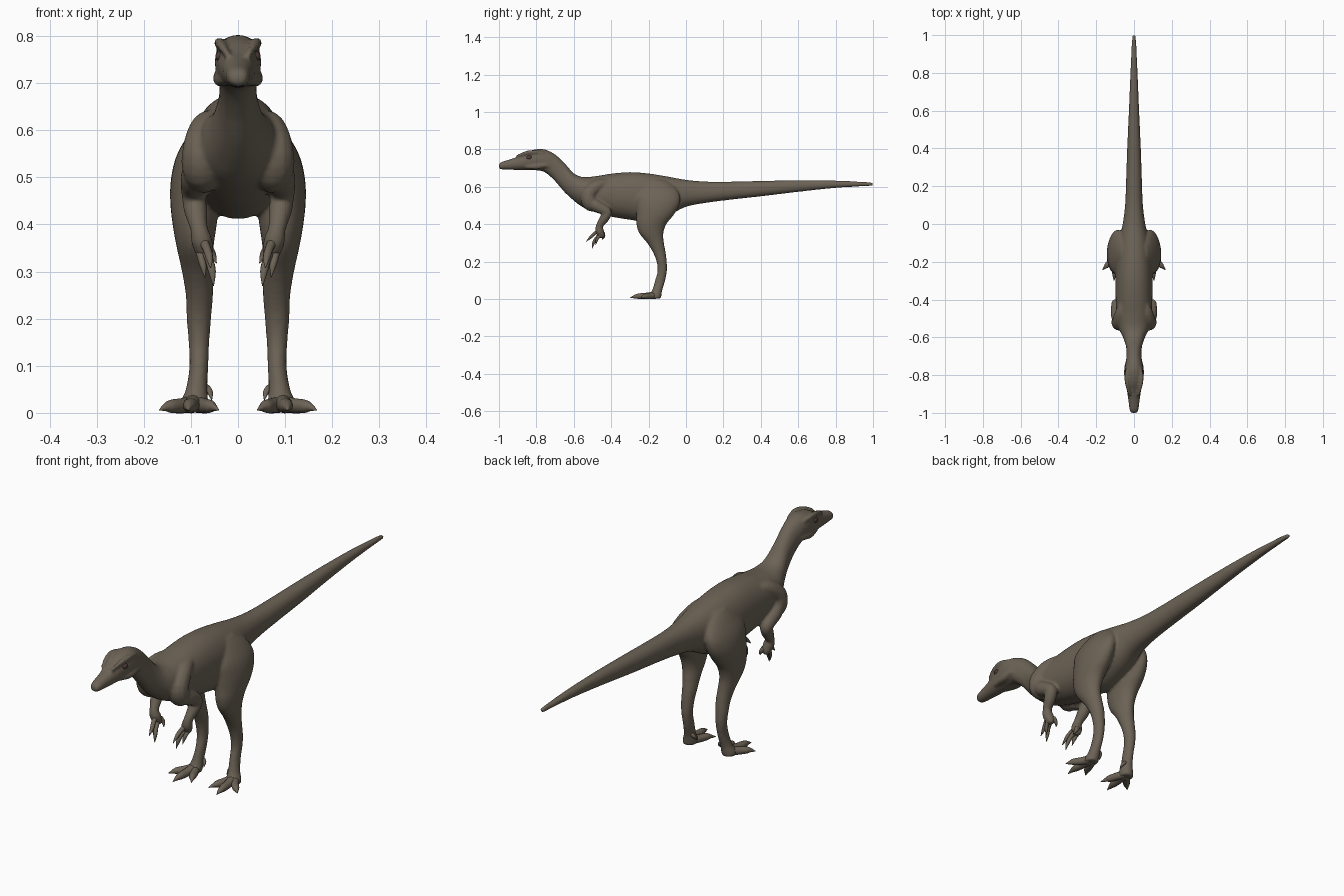
import bpy, bmesh, math
from mathutils import Vector


def material(name, rgb):
    m = bpy.data.materials.new(name)
    m.diffuse_color = (*rgb, 1)
    return m


HIDE = material("brown grey hide", (0.150, 0.124, 0.092))
EYE = material("dark red brown", (0.085, 0.048, 0.042))


def smooth_rows(rows, steps=4):
    """Catmull-Rom interpolation of rows of numbers."""
    out = []
    for i in range(len(rows) - 1):
        a, b, c, d = (rows[max(i - 1, 0)], rows[i], rows[i + 1],
                      rows[min(i + 2, len(rows) - 1)])
        for k in range(steps):
            t = k / steps
            out.append([0.5 * (2 * q + (r - p) * t + (2 * p - 5 * q + 4 * r - s) * t * t
                               + (3 * q - p - 3 * r + s) * t ** 3)
                        for p, q, r, s in zip(a, b, c, d)])
    out.append(list(rows[-1]))
    return out


def loft(bm, rings, n=24, power=2.0):
    """Closed skin over rings given as (centre, half axis u, half axis v)."""
    def point(c, u, v, a):
        ca, sa = math.cos(a), math.sin(a)
        return (c + u * math.copysign(abs(ca) ** (2 / power), ca)
                + v * math.copysign(abs(sa) ** (2 / power), sa))
    loops = [[bm.verts.new(point(c, u, v, 2 * math.pi * i / n)) for i in range(n)]
             for c, u, v in rings]
    for a, b in zip(loops, loops[1:]):
        for i in range(n):
            j = (i + 1) % n
            bm.faces.new((a[i], a[j], b[j], b[i]))
    bm.faces.new(loops[0])
    bm.faces.new(loops[-1])


def tube(bm, rows, side=1, n=12, flat=1.0, steps=4):
    """Limb along (x, y, z, radius) rows; flat scales its sideways width."""
    rows = smooth_rows(rows, steps)
    pts = [Vector((r[0] * side, r[1], r[2])) for r in rows]
    rings = []
    for i, p in enumerate(pts):
        t = (pts[min(i + 1, len(pts) - 1)] - pts[max(i - 1, 0)]).normalized()
        u = (Vector((1, 0, 0)) - t * t.x).normalized()
        r = max(rows[i][3], 0.0008)
        rings.append((p, u * r * flat, t.cross(u) * r))
    loft(bm, rings, n)


def finish(bm, name, mat):
    bmesh.ops.recalc_face_normals(bm, faces=bm.faces)
    for f in bm.faces:
        f.smooth = True
    me = bpy.data.meshes.new(name)
    bm.to_mesh(me)
    bm.free()
    me.materials.append(mat)
    ob = bpy.data.objects.new(name, me)
    bpy.context.collection.objects.link(ob)
    return ob


# Head, neck, trunk and tail: y, top z, bottom z, half width
bm = bmesh.new()
trunk = [
    (-1.0, .720, .698, .014), (-.985, .733, .693, .023), (-.94, .747, .691, .029),
    (-.89, .765, .690, .036), (-.84, .791, .689, .044), (-.79, .802, .687, .049),
    (-.75, .798, .675, .046), (-.70, .773, .630, .040), (-.65, .727, .572, .042),
    (-.60, .672, .526, .058), (-.55, .652, .490, .082), (-.48, .657, .462, .094),
    (-.40, .670, .440, .097), (-.30, .678, .424, .098), (-.20, .671, .412, .096),
    (-.10, .655, .445, .082), (0, .637, .493, .060), (.10, .628, .513, .047),
    (.22, .627, .529, .042), (.40, .631, .549, .036), (.60, .635, .573, .027),
    (.80, .633, .594, .019), (.95, .626, .603, .012), (1.0, .622, .605, .009)]
loft(bm, [(Vector((0, y, (t + b) / 2)), Vector((w, 0, 0)), Vector((0, 0, (t - b) / 2)))
          for y, t, b, w in smooth_rows(trunk)], 36, 2.15)

# Legs: z, centre x, centre y, half width, half depth
leg = [
    (.635, .052, -.16, .018, .045), (.60, .063, -.15, .036, .09), (.55, .082, -.15, .047, .118),
    (.50, .089, -.152, .053, .115), (.45, .092, -.165, .052, .10), (.40, .092, -.185, .047, .080),
    (.35, .091, -.185, .039, .064), (.30, .086, -.163, .033, .045), (.25, .082, -.143, .029, .034),
    (.20, .083, -.130, .026, .027), (.15, .083, -.127, .022, .025), (.10, .083, -.138, .020, .027),
    (.05, .088, -.153, .023, .027), (.022, .093, -.163, .030, .032), (.003, .095, -.165, .028, .032)]
for s in (1, -1):
    loft(bm, [(Vector((x * s, y, z)), Vector((rx, 0, 0)), Vector((0, ry, 0)))
              for z, x, y, rx, ry in smooth_rows(leg)])
    # Shoulder blade and chest muscle
    tube(bm, [(.052, -.40, .625, .018), (.066, -.47, .605, .035), (.076, -.52, .56, .042),
              (.075, -.51, .51, .042), (.066, -.47, .485, .02)], s)
    # Upper arm, forearm and palm
    tube(bm, [(.078, -.525, .545, .022), (.088, -.49, .505, .033), (.093, -.445, .480, .029),
              (.094, -.422, .462, .026), (.090, -.437, .43, .025), (.083, -.462, .392, .019),
              (.077, -.462, .365, .023), (.071, -.450, .338, .018), (.068, -.445, .328, .010)], s)
    # Brow ridge and jaw muscle
    tube(bm, [(.022, -.91, .760, .006), (.035, -.86, .780, .010), (.040, -.81, .786, .011),
              (.036, -.76, .778, .007)], s)
    tube(bm, [(.030, -.86, .706, .008), (.037, -.80, .708, .016), (.036, -.75, .715, .014),
              (.030, -.71, .70, .008)], s)
body = finish(bm, "body", HIDE)
mod = body.modifiers.new("fuse", 'REMESH')
mod.mode = 'VOXEL'
mod.voxel_size = 0.006
mod.use_smooth_shade = True
mod = body.modifiers.new("soften", 'SMOOTH')
mod.factor = 0.5
mod.iterations = 4

# Toes with claws, joined at the foot
toes = [
    [(.10, -.165, .018, .018), (.122, -.195, .015, .016), (.142, -.218, .014, .014),
     (.153, -.229, .012, .009), (.167, -.243, .006, .001)],
    [(.094, -.17, .020, .020), (.099, -.215, .016, .017), (.102, -.25, .015, .015),
     (.104, -.272, .013, .010), (.106, -.300, .006, .001)],
    [(.088, -.165, .018, .018), (.072, -.20, .015, .016), (.060, -.23, .014, .014),
     (.053, -.243, .012, .009), (.041, -.264, .006, .001)],
    [(.080, -.145, .060, .008), (.066, -.142, .052, .008), (.059, -.148, .042, .006),
     (.056, -.158, .028, .001)]]
for s, label in ((1, "left"), (-1, "right")):
    bm = bmesh.new()
    for t in toes:
        tube(bm, t, s)
    finish(bm, label + "_toes", HIDE)

# Fingers with claws
fingers = [
    [(.074, -.465, .365, .011), (.066, -.492, .348, .009), (.061, -.510, .330, .008),
     (.058, -.533, .308, .001)],
    [(.070, -.455, .348, .012), (.061, -.480, .325, .009), (.055, -.494, .300, .008),
     (.052, -.503, .270, .001)],
    [(.080, -.455, .345, .011), (.078, -.470, .328, .008), (.074, -.478, .312, .007),
     (.070, -.484, .288, .001)],
    [(.066, -.445, .352, .012), (.054, -.440, .335, .008), (.046, -.448, .318, .001)]]
for s, label in ((1, "left"), (-1, "right")):
    bm = bmesh.new()
    for f in fingers:
        tube(bm, f, s, 10)
    finish(bm, label + "_fingers", HIDE)

# Eyes
for s, label in ((1, "left"), (-1, "right")):
    bm = bmesh.new()
    bmesh.ops.create_uvsphere(bm, u_segments=16, v_segments=10, radius=1)
    for v in bm.verts:
        v.co = Vector((s * .038 + v.co.x * .010, -.838 + v.co.y * .016, .757 + v.co.z * .011))
    finish(bm, label + "_eye", EYE)
